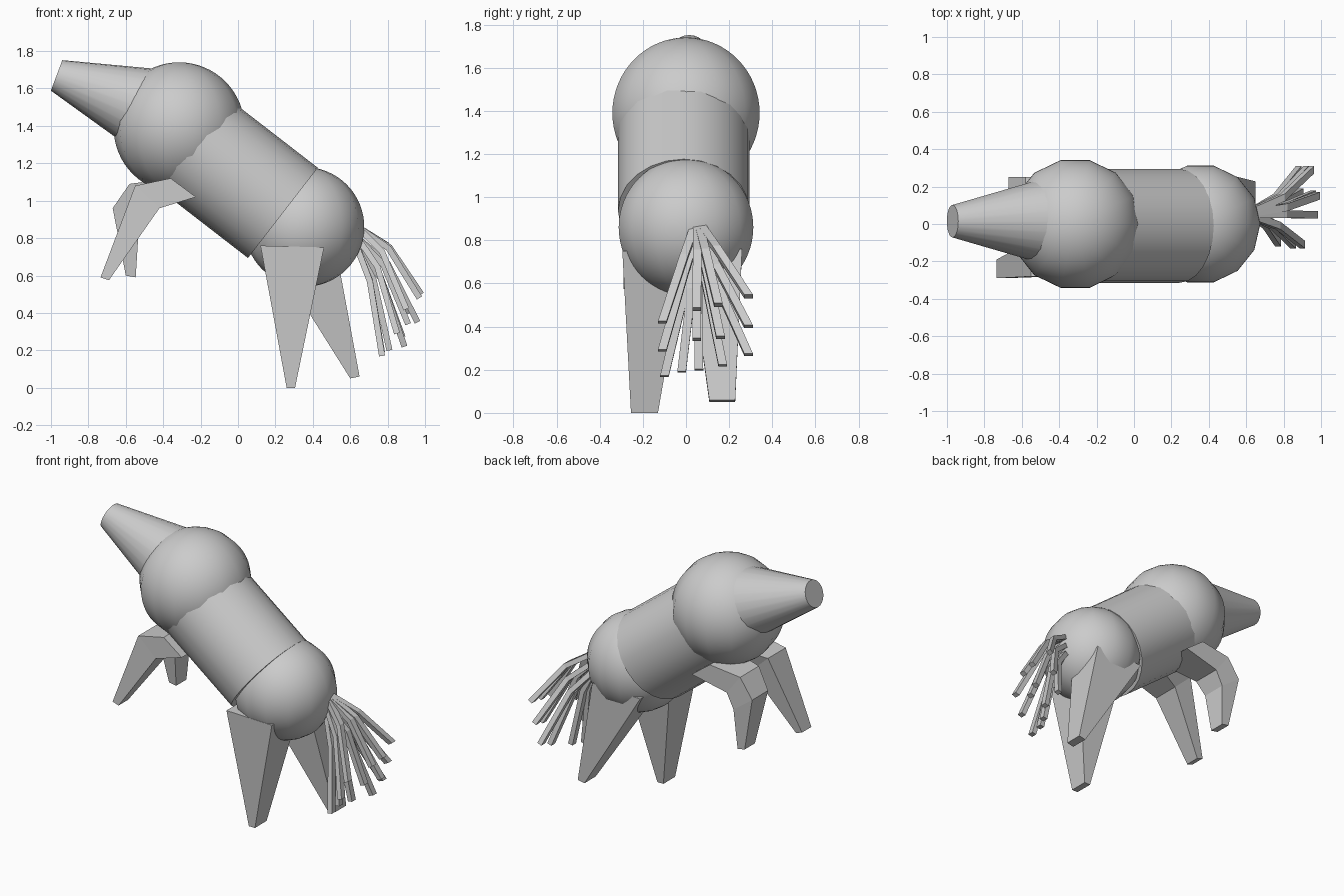
import bpy, bmesh, math
from mathutils import Vector

if "Cube" in bpy.data.objects:
    bpy.data.objects.remove(bpy.data.objects["Cube"])


def smooth(obj, name):
    obj.name = name
    bpy.ops.object.shade_smooth_by_angle(angle=math.radians(40))


def ball(name, loc, r):
    bpy.ops.mesh.primitive_uv_sphere_add(segments=14, ring_count=32, radius=r,
                                         location=loc, rotation=(0, 0, math.pi / 2))
    smooth(bpy.context.object, name)


def tube(name, a, b, r1, r2, sides=24):
    a, b = Vector(a), Vector(b)
    d = b - a
    bpy.ops.mesh.primitive_cone_add(vertices=sides, radius1=r1, radius2=r2, depth=d.length,
                                    location=(a + b) / 2,
                                    rotation=d.to_track_quat('Z', 'Y').to_euler())
    smooth(bpy.context.object, name)


def loft(bm, sections):
    """Join box sections, each (xz point, xz point, y low, y high)."""
    rings = []
    for p, q, y0, y1 in sections:
        rings.append([bm.verts.new(c) for c in ((p[0], y0, p[1]), (q[0], y0, q[1]),
                                                (q[0], y1, q[1]), (p[0], y1, p[1]))])
    for r, s in zip(rings, rings[1:]):
        for i in range(4):
            j = (i + 1) % 4
            bm.faces.new((r[i], r[j], s[j], s[i]))
    bm.faces.new(rings[0])
    bm.faces.new(rings[-1][::-1])


def finish(bm, name):
    bmesh.ops.recalc_face_normals(bm, faces=bm.faces)
    me = bpy.data.meshes.new(name)
    bm.to_mesh(me)
    bm.free()
    bpy.context.collection.objects.link(bpy.data.objects.new(name, me))


def leg(name, sections):
    bm = bmesh.new()
    loft(bm, sections)
    finish(bm, name)


# Torso and neck
ball("chest", (-0.315, 0, 1.39), 0.35)
ball("rump", (0.355, 0, 0.86), 0.32)
tube("torso", (0.24, -0.01, 0.935), (-0.32, -0.01, 1.368), 0.305, 0.305)
tube("neck", (-0.41, 0.015, 1.46), (-0.97, 0.015, 1.67), 0.25, 0.087)

# Straight tapered rear legs
leg("rear_leg_near", [((0.12, 0.76), (0.46, 0.75), -0.295, 0.0),
                      ((0.26, 0), (0.305, 0), -0.255, -0.13)])
leg("rear_leg_far", [((0.16, 0.75), (0.52, 0.76), 0.01, 0.26),
                     ((0.60, 0.05), (0.65, 0.06), 0.108, 0.228)])

# Bent, raised front legs
leg("front_leg_near", [((-0.36, 1.12), (-0.225, 1.02), -0.28, -0.02),
                       ((-0.55, 1.08), (-0.42, 0.96), -0.28, -0.09),
                       ((-0.735, 0.59), (-0.69, 0.575), -0.29, -0.19)])
leg("front_leg_far", [((-0.36, 1.12), (-0.225, 1.02), 0.0, 0.26),
                      ((-0.58, 1.09), (-0.48, 0.96), 0.05, 0.25),
                      ((-0.67, 0.96), (-0.53, 0.86), 0.08, 0.25),
                      ((-0.60, 0.60), (-0.547, 0.59), 0.12, 0.23)])

# Tail: layers of bent strands fanning outward
layers = [
    (0.86, [(.95, .29, .54), (.98, .15, .50), (.97, .05, .48), (.90, -.11, .42)]),
    (0.80, [(.92, .29, .40), (.96, .16, .35), (.91, .05, .34), (.85, -.11, .29)]),
    (0.74, [(.88, .29, .27), (.89, .17, .22), (.81, .06, .20), (.77, -.02, .19), (.77, -.10, .17)]),
]
bm = bmesh.new()
for z0, ends in layers:
    for e in ends:
        a = Vector((0.64, 0.055 + 0.08 * (e[1] - 0.08), z0))
        e = Vector(e)
        m = Vector((a.x + 0.5 * (e.x - a.x), a.y + 0.32 * (e.y - a.y), a.z + 0.3 * (e.z - a.z)))
        secs = []
        for p, d in ((a, m - a), (m, e - a), (e, e - m)):
            n = Vector((-d.z, 0, d.x)).normalized() * 0.016
            secs.append(((p.x + n.x, p.z + n.z), (p.x - n.x, p.z - n.z), p.y - 0.02, p.y + 0.02))
        loft(bm, secs)
finish(bm, "tail")
